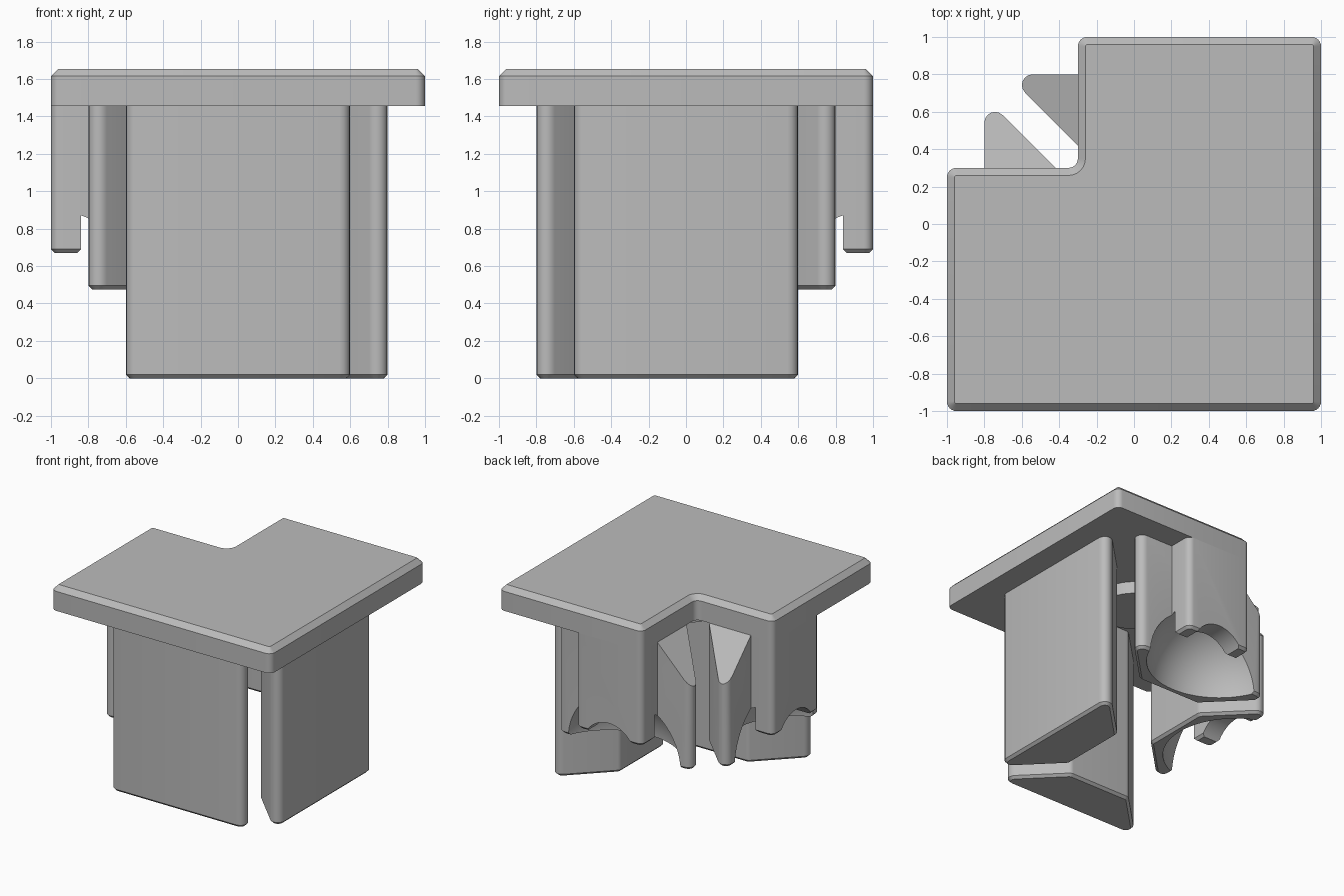
import bpy
import bmesh
import math
from mathutils import Matrix, Vector

cube = bpy.data.objects.get("Cube")
if cube:
    bpy.data.objects.remove(cube)

CAP_UNDER, CAP_TOP = 1.455, 1.655

grey = bpy.data.materials.new("plain grey")
grey.use_nodes = True
grey.diffuse_color = (0.5, 0.5, 0.5, 1)
grey.node_tree.nodes["Principled BSDF"].inputs["Base Color"].default_value = grey.diffuse_color


def rounded(points, radii, steps=6):
    """Fillet each corner of a flat outline; radius 0 keeps it sharp."""
    out = []
    for i, p in enumerate(points):
        p, r = Vector(p), radii[i]
        if not r:
            out.append(p)
            continue
        a = (Vector(points[i - 1]) - p).normalized()
        b = (Vector(points[(i + 1) % len(points)]) - p).normalized()
        half = a.angle(b) / 2
        centre = p + (a + b).normalized() * r / math.sin(half)
        start = p + a * r / math.tan(half) - centre
        end = p + b * r / math.tan(half) - centre
        turn = start.angle_signed(end)
        for s in range(steps + 1):
            out.append(centre + Matrix.Rotation(-turn * s / steps, 2) @ start)
    return out


def prism(outline, low, high, bevel=0.0, bevel_top=False):
    """Extrude an outline and chamfer the rim at one end."""
    bm = bmesh.new()
    face = bm.faces.new([bm.verts.new((p.x, p.y, low)) for p in outline])
    ext = bmesh.ops.extrude_face_region(bm, geom=[face], use_keep_orig=True)
    for v in ext["geom"]:
        if isinstance(v, bmesh.types.BMVert):
            v.co.z = high
    bmesh.ops.recalc_face_normals(bm, faces=bm.faces)
    if bevel:
        z = high if bevel_top else low
        rim = [e for e in bm.edges if all(abs(v.co.z - z) < 1e-5 for v in e.verts)]
        bmesh.ops.bevel(bm, geom=rim, offset=bevel, segments=1, affect='EDGES')
    return bm


def add_object(name, bm, matrix=Matrix(), cutter=None):
    """Place a part, cut it if asked, and smooth its rounded edges."""
    mesh = bpy.data.meshes.new(name)
    bm.to_mesh(mesh)
    bm.free()
    mesh.materials.append(grey)
    obj = bpy.data.objects.new(name, mesh)
    bpy.context.collection.objects.link(obj)
    bpy.ops.object.select_all(action='DESELECT')
    obj.select_set(True)
    bpy.context.view_layer.objects.active = obj
    if cutter:
        mod = obj.modifiers.new("scoop", 'BOOLEAN')
        mod.operation, mod.solver, mod.object = 'DIFFERENCE', 'EXACT', cutter
        bpy.ops.object.modifier_apply(modifier=mod.name)
    obj.data.transform(matrix)
    if matrix.determinant() < 0:
        obj.data.flip_normals()
    bpy.ops.object.shade_smooth_by_angle(angle=math.radians(30))
    return obj


# Cap plate with one corner notched out
cap_outline = [(-1, -1), (1, -1), (1, 1), (-0.3, 1), (-0.3, 0.3), (-1, 0.3)]
add_object("cap", prism(rounded(cap_outline, [0.05] * 6), CAP_UNDER, CAP_TOP, 0.04, True))

# Round boss under the cap
boss = bmesh.new()
bmesh.ops.create_cone(boss, cap_ends=True, segments=48, radius1=0.27, radius2=0.27, depth=0.1,
                      matrix=Matrix.Translation((0, 0, CAP_UNDER - 0.05)))
add_object("centre_boss", boss)

# Scoop cutters
ball = bmesh.new()
bmesh.ops.create_uvsphere(ball, u_segments=64, v_segments=32, radius=0.55,
                          matrix=Matrix.Translation((0, 1, 0.44)))
ball_cutter = add_object("ball_cutter", ball)
rod = bmesh.new()
bmesh.ops.create_cone(rod, cap_ends=True, segments=64, radius1=0.235, radius2=0.235, depth=1,
                      matrix=Matrix.Translation((0, 0.9, 0.55)) @ Matrix.Rotation(math.pi / 2, 4, 'X'))
rod_cutter = add_object("rod_cutter", rod)

# Wedge-shaped legs; the outline faces +y and is turned or mirrored to each side
leg_outline = rounded([(-0.68, 0.8), (-0.28, 0.4), (0.28, 0.4), (0.68, 0.8)],
                      [0.057, 0.05, 0.05, 0.057])
lip_outline = rounded([(-0.3, 0.84), (0.3, 0.84), (0.3, 1), (-0.3, 1)], [0, 0, 0.05, 0.05])
root_outline = rounded([(-0.3, 0.76), (0.3, 0.76), (0.3, 0.84), (-0.3, 0.84)], [0] * 4)

for name, angle in (("front_leg", math.pi), ("left_leg", -math.pi / 2)):
    add_object(name, prism(leg_outline, 0, CAP_UNDER, 0.02), Matrix.Rotation(angle, 4, 'Z'))

# Short scooped legs beside the notch, each with a hanging lip
swap = Matrix(((0, -1, 0, 0), (-1, 0, 0, 0), (0, 0, 1, 0), (0, 0, 0, 1)))
for side, matrix in (("back", Matrix()), ("right", swap)):
    leg = prism(leg_outline, 0.475, CAP_UNDER, 0.02)
    # Sloped top where the leg leaves the cap
    cut = bmesh.ops.bisect_plane(leg, geom=leg.verts[:] + leg.edges[:] + leg.faces[:],
                                 plane_co=(-0.3, 0, CAP_UNDER), plane_no=(-1, 0, 1), clear_outer=True)
    bmesh.ops.holes_fill(leg, edges=[e for e in leg.edges if e.is_boundary])
    bmesh.ops.recalc_face_normals(leg, faces=leg.faces)
    add_object(side + "_leg", leg, matrix, ball_cutter)
    add_object(side + "_lip_root", prism(root_outline, 0.6, CAP_UNDER), matrix, ball_cutter)
    add_object(side + "_lip", prism(lip_outline, 0.67, CAP_UNDER, 0.02), matrix, rod_cutter)

for cutter in (ball_cutter, rod_cutter):
    bpy.data.objects.remove(cutter)
